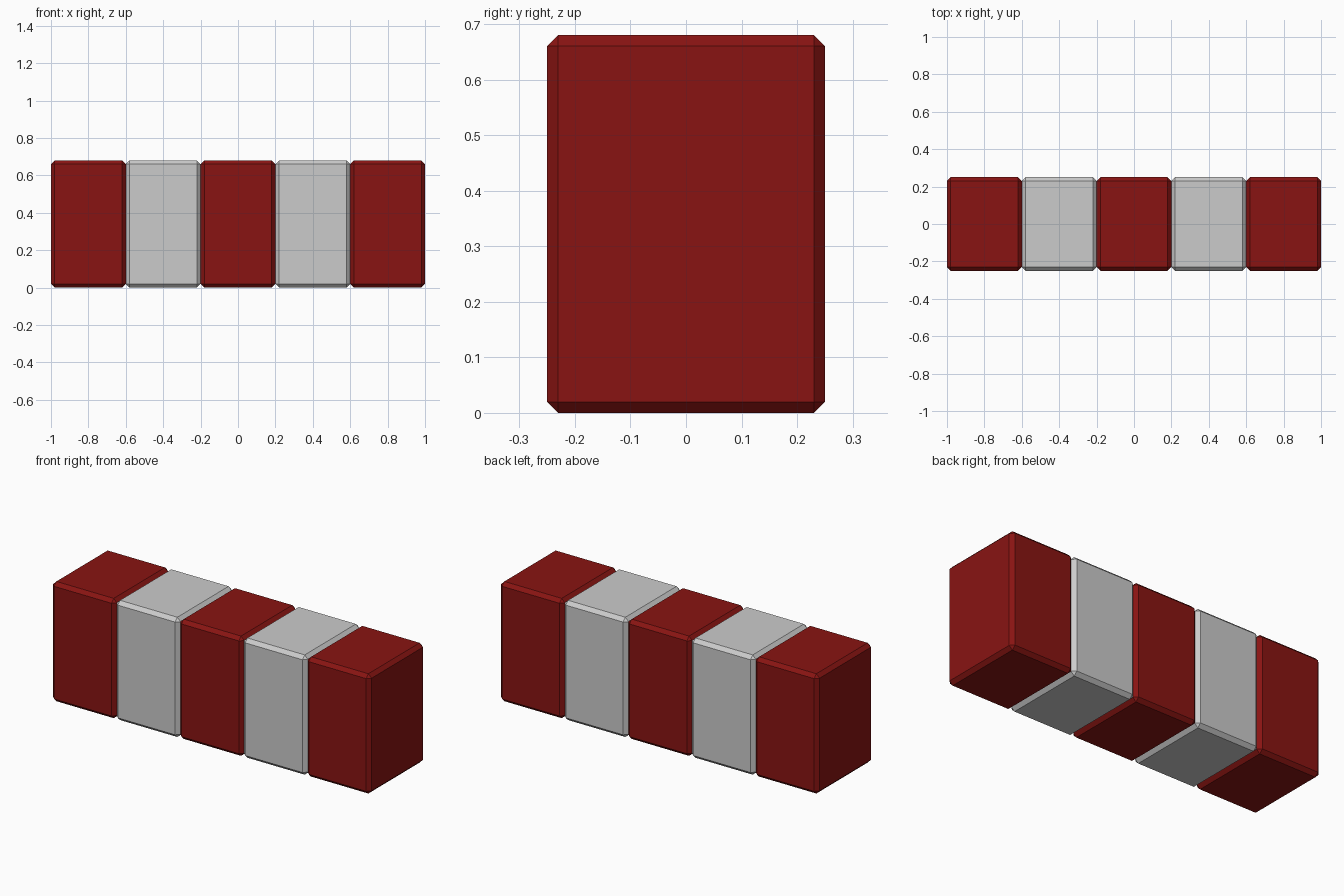
import bpy
import bmesh

if "Cube" in bpy.data.objects:
    bpy.data.objects.remove(bpy.data.objects["Cube"])

COUNT, WIDTH, DEPTH, HEIGHT, CHAMFER = 5, 0.4, 0.5, 0.68, 0.02

red = bpy.data.materials.new("dark_red")
red.diffuse_color = (0.25, 0.007, 0.006, 1)
red.use_nodes = True
red.node_tree.nodes["Principled BSDF"].inputs["Base Color"].default_value = red.diffuse_color


def block(name, x, material=None):
    """Box standing on the ground with a flat chamfer on every edge."""
    bm = bmesh.new()
    bmesh.ops.create_cube(bm, size=1)
    bmesh.ops.scale(bm, vec=(WIDTH, DEPTH, HEIGHT), verts=bm.verts)
    bmesh.ops.bevel(bm, geom=bm.edges[:], offset=CHAMFER, segments=1,
                    affect='EDGES', profile=0.5)
    mesh = bpy.data.meshes.new(name)
    bm.to_mesh(mesh)
    bm.free()
    if material:
        mesh.materials.append(material)
    obj = bpy.data.objects.new(name, mesh)
    obj.location = (x, 0, HEIGHT / 2)
    bpy.context.collection.objects.link(obj)


# Row of barrier blocks, alternating red and grey
for i in range(COUNT):
    is_red = i % 2 == 0
    block(f"{'red' if is_red else 'grey'}_block_{i + 1}",
          (i - (COUNT - 1) / 2) * WIDTH, red if is_red else None)
